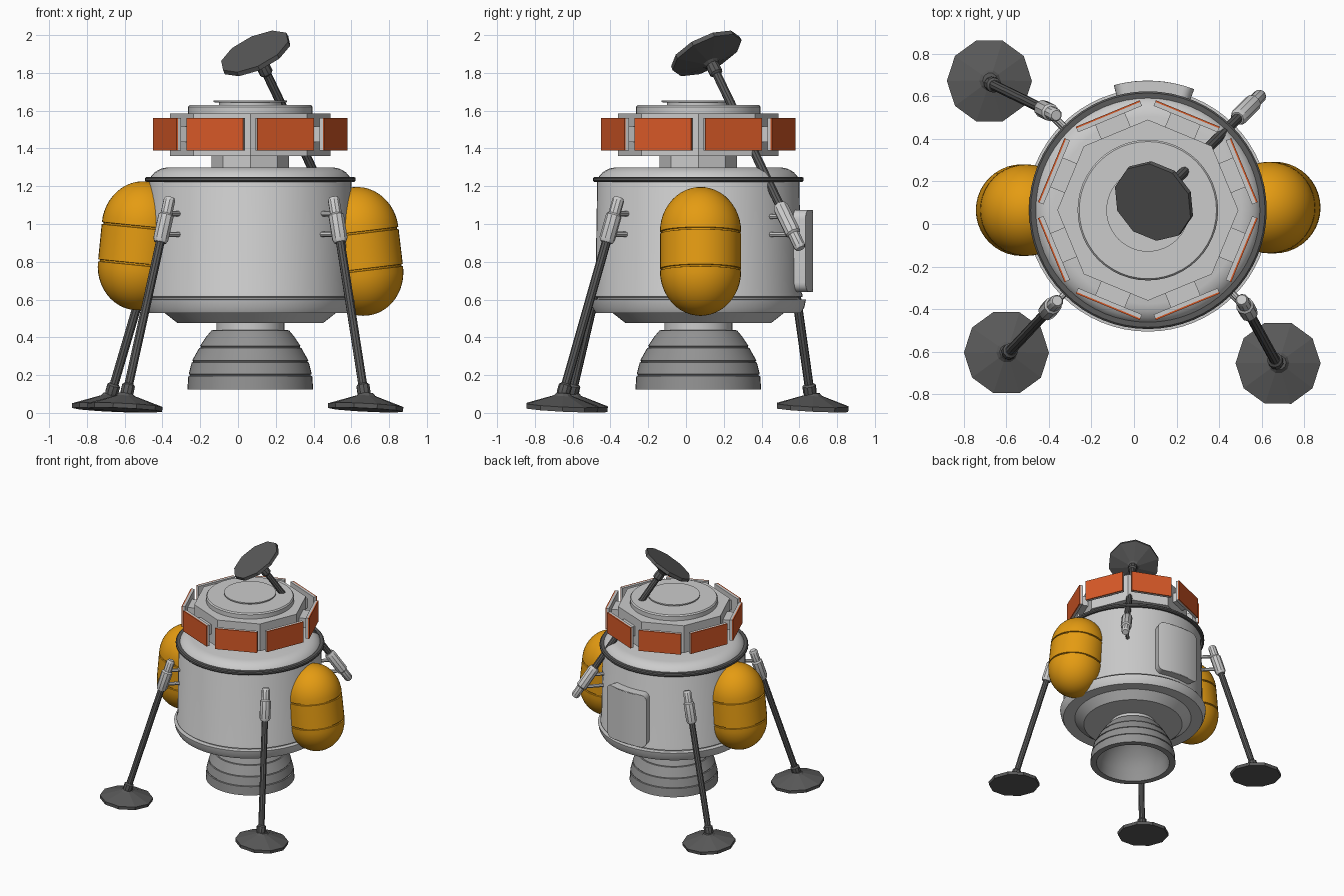
import bpy, bmesh, math
from mathutils import Vector, Matrix

if "Cube" in bpy.data.objects:
    bpy.data.objects.remove(bpy.data.objects["Cube"])

CX = CY = 0.065                       # main axis of the craft


def material(name, rgb):
    m = bpy.data.materials.new(name)
    m.diffuse_color = (*rgb, 1)
    m.use_nodes = True
    m.node_tree.nodes["Principled BSDF"].inputs["Base Color"].default_value = m.diffuse_color
    return m


LIGHT = material("light_grey", (0.60, 0.60, 0.60))
MID = material("mid_grey", (0.29, 0.29, 0.29))
DARK = material("dark_grey", (0.10, 0.10, 0.10))
RED = material("orange_red", (0.68, 0.10, 0.02))
AMBER = material("amber", (0.78, 0.33, 0.006))


def finish(name, bm, mat, matrix=Matrix(), smooth=True, angle=30):
    bmesh.ops.recalc_face_normals(bm, faces=bm.faces)
    me = bpy.data.meshes.new(name)
    bm.to_mesh(me)
    bm.free()
    me.materials.append(mat)
    ob = bpy.data.objects.new(name, me)
    ob.matrix_world = matrix
    bpy.context.collection.objects.link(ob)
    if smooth:
        bpy.ops.object.select_all(action='DESELECT')
        ob.select_set(True)
        bpy.context.view_layer.objects.active = ob
        bpy.ops.object.shade_smooth_by_angle(angle=math.radians(angle))
    return ob


def lathe(name, profile, mat, segs=48, loc=(CX, CY, 0), axis=(0, 0, 1), smooth=True, turn=0.0):
    """Revolve (radius, height) points; radius 0 becomes a pole, ends are capped."""
    bm = bmesh.new()
    rings = []
    for r, z in profile:
        if r == 0:
            rings.append([bm.verts.new((0, 0, z))] * segs)
        else:
            rings.append([bm.verts.new((r * math.cos(turn + math.tau * i / segs),
                                        r * math.sin(turn + math.tau * i / segs), z))
                          for i in range(segs)])
    for a, b in zip(rings, rings[1:]):
        for i in range(segs):
            j = (i + 1) % segs
            quad = list(dict.fromkeys((a[i], a[j], b[j], b[i])))
            if len(quad) > 2:
                bm.faces.new(quad)
    for ring, (r, _) in ((rings[0], profile[0]), (rings[-1], profile[-1])):
        if r > 0:
            bm.faces.new(ring)
    rot = Vector((0, 0, 1)).rotation_difference(Vector(axis)).to_matrix().to_4x4()
    return finish(name, bm, mat, Matrix.Translation(loc) @ rot, smooth)


def rod(name, a, b, r, mat, segs=10):
    a, b = Vector(a), Vector(b)
    return lathe(name, [(r, 0), (r, (b - a).length)], mat, segs, a, b - a)


def box(name, size, mat, matrix):
    bm = bmesh.new()
    bmesh.ops.create_cube(bm, size=1, matrix=Matrix.Diagonal((*size, 1)))
    return finish(name, bm, mat, matrix, smooth=False)


# Hull: chamfered underside, lower flange, groove, drum and domed shoulder
lathe("hull", [(0.385, 0.475), (0.455, 0.53), (0.545, 0.53), (0.562, 0.56), (0.570, 0.60),
               (0.535, 0.602), (0.535, 0.612), (0.552, 0.615), (0.552, 0.625), (0.545, 0.64),
               (0.535, 1.23), (0.525, 1.252), (0.505, 1.275), (0.475, 1.292), (0.44, 1.30)], LIGHT, 64)
lathe("hull_ring", [(0.53, 1.222), (0.55, 1.222), (0.558, 1.230), (0.558, 1.243),
                    (0.55, 1.250), (0.52, 1.250)], DARK, 64)

# Engine: neck and open ribbed bell
lathe("engine_neck", [(0.18, 0.42), (0.18, 0.48)], LIGHT)
lathe("engine_bell", [(0.17, 0.44), (0.205, 0.437), (0.232, 0.405), (0.266, 0.354), (0.262, 0.352),
                      (0.262, 0.346), (0.270, 0.344), (0.308, 0.277), (0.302, 0.275), (0.302, 0.269),
                      (0.310, 0.267), (0.326, 0.205), (0.320, 0.203), (0.320, 0.197), (0.328, 0.195),
                      (0.333, 0.125), (0.285, 0.125), (0.275, 0.22), (0.235, 0.32), (0.16, 0.39),
                      (0, 0.40)], MID)

# Upper deck: eight-sided neck and crown, round cap
lathe("deck_neck", [(0.205, 1.29), (0.205, 1.37)], LIGHT, 8, smooth=False)
lathe("deck_crown", [(0.425, 1.36), (0.425, 1.585)], LIGHT, 8, smooth=False)
lathe("deck_cap", [(0.33, 1.58), (0.33, 1.62), (0.322, 1.63)], LIGHT)
lathe("deck_hatch", [(0.165, 1.63), (0.165, 1.642), (0.195, 1.645), (0.195, 1.655)], LIGHT)

# Eight coloured panels on brackets around the crown
for k in range(8):
    frame = (Matrix.Translation((CX, CY, 1.475))
             @ Matrix.Rotation(math.radians(22.5 + 45 * k), 4, 'Z'))
    box("panel_bracket", (0.10, 0.15, 0.08), LIGHT, frame @ Matrix.Translation((0.425, 0, 0)))
    box("panel_back", (0.02, 0.325, 0.17), LIGHT, frame @ Matrix.Translation((0.473, 0, 0)))
    box("panel_face", (0.009, 0.325, 0.17), RED, frame @ Matrix.Translation((0.4865, 0, 0)))

# Side tanks: capsules with two grooves
half = []
for i in range(13):
    t = math.pi / 2 * i / 12
    half.append((0.215 * math.cos(t), 0.105 + 0.237 * math.sin(t)))
half[-1] = (0, 0.342)
half = [(0.215, 0.093), (0.206, 0.095), (0.206, 0.103)] + half
tank = [(r, -z) for r, z in reversed(half)] + half
lathe("tank_right", tank, AMBER, 40, (0.648, 0.077, 0.855), (-0.12, 0, 1))
lathe("tank_left", tank, AMBER, 40, (-0.517, 0.065, 0.885), (0.10, 0, 1))


def strut(name, top, ankle, foot, normal, sleeve_len):
    """Sleeve held by two pins, a rod, and a ten-sided pad."""
    top, ankle = Vector(top), Vector(ankle)
    d = (ankle - top).normalized()
    lathe(name + "_sleeve", [(0.024, 0), (0.032, 0.015), (0.032, 0.09), (0.042, 0.10),
                             (0.042, sleeve_len - 0.02), (0.032, sleeve_len)],
          LIGHT, 10, top, d)
    rod(name + "_rod", top + d * 0.1, ankle, 0.024, DARK)
    for s in (0.09, 0.205):
        p = top + d * s
        inward = Vector((CX - p.x, CY - p.y, 0)).normalized()
        rod(name + "_pin", p, p + inward * max(0.06, (p.xy - Vector((CX, CY))).length - 0.52),
            0.014, LIGHT, 8)
    lathe(name + "_ankle", [(0.026, -0.035), (0.036, -0.025), (0.036, 0.01), (0.03, 0.04)],
          DARK, 10, ankle, d)
    lathe(name + "_pad", [(0.198, 0), (0.200, 0.025), (0.05, 0.075), (0.035, 0.09)],
          DARK, 10, foot, normal, smooth=False)


# Three landing legs
tilt = (0.05, 0.05, 1)
strut("leg_front_left", (-0.36, -0.36, 1.14), (-0.585, -0.60, 0.12), (-0.60, -0.605, 0.016), tilt, 0.25)
strut("leg_front_right", (0.505, -0.355, 1.14), (0.665, -0.645, 0.12), (0.675, -0.655, 0.016), tilt, 0.25)
strut("leg_back_left", (-0.365, 0.51, 1.14), (-0.665, 0.655, 0.12), (-0.68, 0.67, 0.016), tilt, 0.25)

# Dish mast: same construction pointing up, sleeve beside the hull
mast_low, mast_high = Vector((0.597, 0.607, 0.87)), Vector((0.14, 0.15, 1.82))
strut("dish_mast", mast_low, mast_high, (0.088, 0.102, 1.914),
      mast_low - mast_high, 0.28)

# Curved rear door with rounded corners
bm = bmesh.new()
hw, hh, cr, n = 0.19, 0.217, 0.05, 16
levels = [(-hh + cr - cr * math.cos(a), hw - cr + cr * math.sin(a))
          for a in (math.pi / 2 * i / 6 for i in range(7))]
levels += [(-z, w) for z, w in reversed(levels)]
rows = []
for z, w in levels:
    row = []
    for i in range(n + 1):
        ang = math.pi / 2 - 0.05 - (2 * i / n - 1) * w / 0.60
        row.append(bm.verts.new((CX + 0.608 * math.cos(ang), CY + 0.608 * math.sin(ang), 0.858 + z)))
    rows.append(row)
for a, b in zip(rows, rows[1:]):
    for i in range(n):
        bm.faces.new((a[i], a[i + 1], b[i + 1], b[i]))
bmesh.ops.recalc_face_normals(bm, faces=bm.faces)
if sum(f.normal.y for f in bm.faces) < 0:
    bmesh.ops.reverse_faces(bm, faces=bm.faces)
# thicken inward by adding an inner copy of the skin
skin = bm.faces[:]
inner = bmesh.ops.extrude_face_region(bm, geom=skin, use_keep_orig=True)
for v in (g for g in inner["geom"] if isinstance(g, bmesh.types.BMVert)):
    out = Vector((v.co.x - CX, v.co.y - CY))
    out *= 0.52 / out.length
    v.co.x, v.co.y = CX + out.x, CY + out.y
door = finish("rear_door", bm, LIGHT, angle=40)
bevel = door.modifiers.new("soft_edge", 'BEVEL')
bevel.width, bevel.segments = 0.015, 3
bevel.limit_method, bevel.angle_limit = 'ANGLE', math.radians(50)
